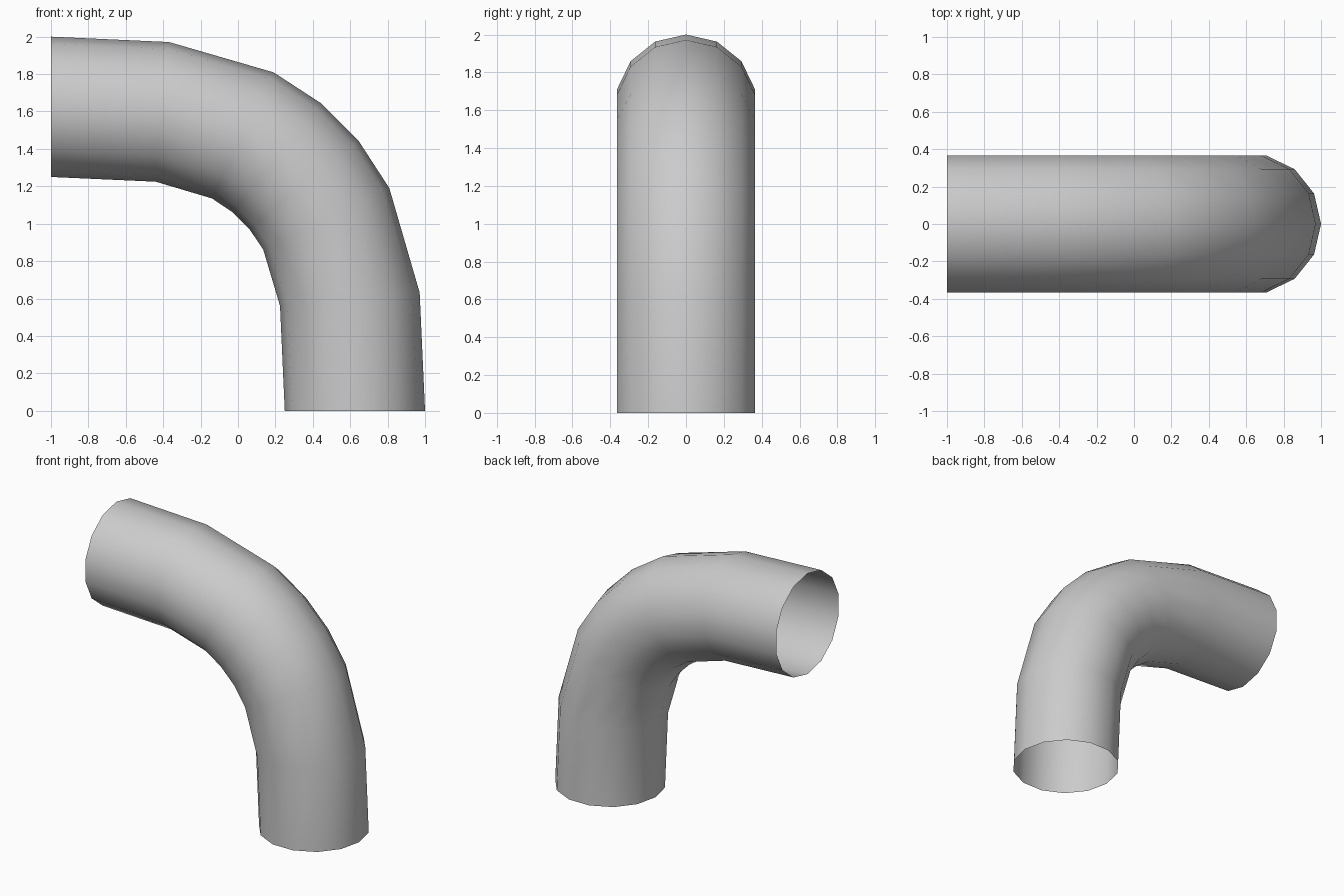
import bpy, bmesh
from math import sin, cos, radians, tau

if "Cube" in bpy.data.objects:
    bpy.data.objects.remove(bpy.data.objects["Cube"])

SIDES, RADIUS = 14, 0.375

# Centre line of the lower half: x, z, tilt of the ring in degrees
half = [(0.625, 0.0, 0), (0.598, 0.596, 5.4), (0.472, 1.026, 26), (0.353, 1.207, 38.7)]
# The upper half mirrors it across the diagonal z = x + 1
path = half + [(z - 1, x + 1, 90 - t) for x, z, t in reversed(half)]

bm = bmesh.new()
rings = []
for x, z, tilt in path:
    t = radians(tilt)
    ring = []
    for i in range(SIDES):
        a = tau * i / SIDES
        r = RADIUS * cos(a)
        ring.append(bm.verts.new((x + r * cos(t), RADIUS * sin(a), z + r * sin(t))))
    rings.append(ring)

# Open tube wall between neighbouring rings
for lo, hi in zip(rings, rings[1:]):
    for i in range(SIDES):
        j = (i + 1) % SIDES
        bm.faces.new((lo[i], lo[j], hi[j], hi[i])).smooth = True

mesh = bpy.data.meshes.new("pipe_elbow")
bm.to_mesh(mesh)
bm.free()
pipe = bpy.data.objects.new("pipe_elbow", mesh)
bpy.context.collection.objects.link(pipe)
